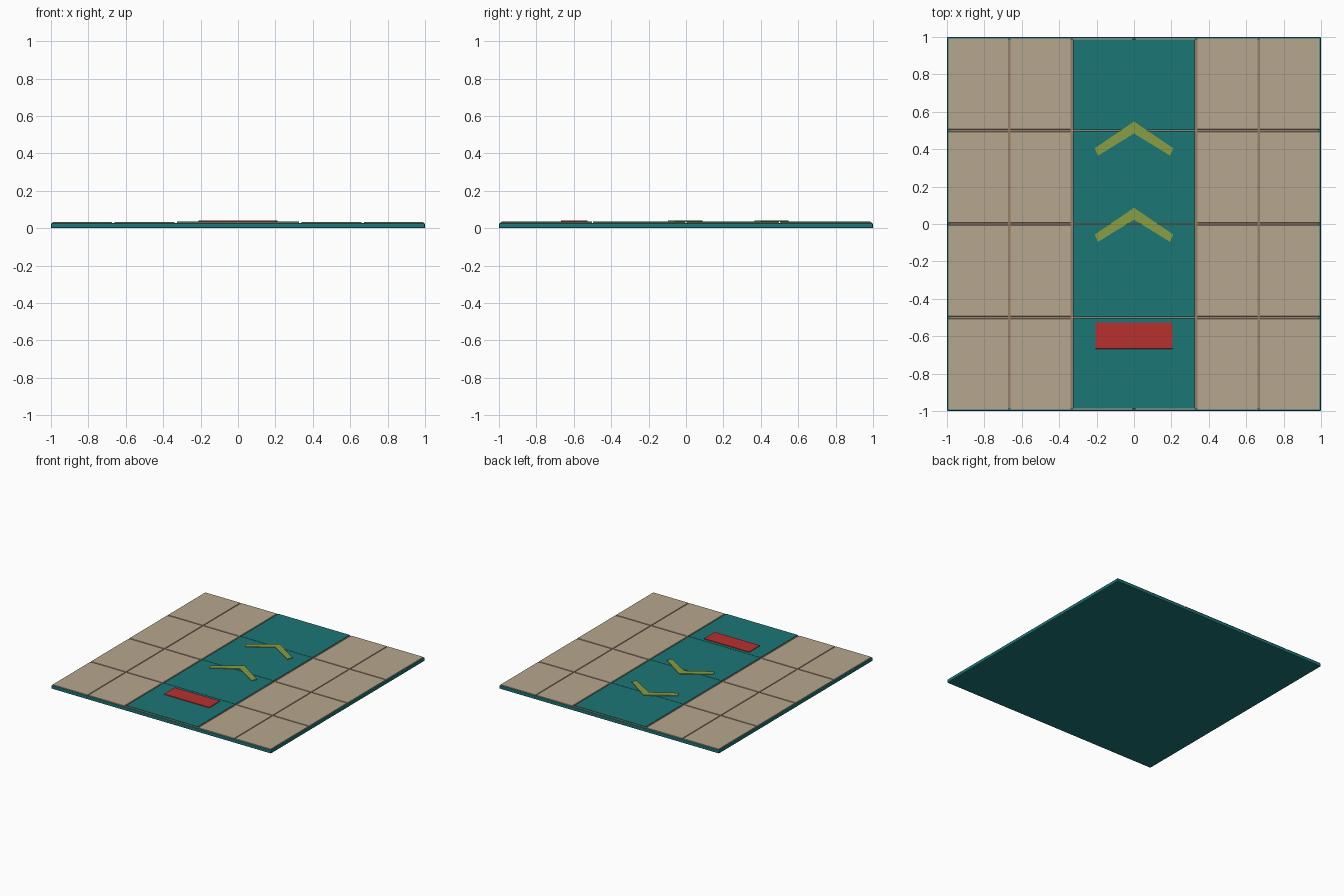
import bpy, bmesh

if "Cube" in bpy.data.objects:
    bpy.data.objects.remove(bpy.data.objects["Cube"])


def material(name, rgb):
    m = bpy.data.materials.new(name)
    m.diffuse_color = (*rgb, 1)
    m.use_nodes = True
    m.node_tree.nodes["Principled BSDF"].inputs["Base Color"].default_value = m.diffuse_color
    return m


TEAL = material("teal", (0.012, 0.18, 0.18))
SAND = material("sand", (0.47, 0.38, 0.27))
GROUT = material("grout", (0.30, 0.21, 0.14))
GREEN = material("olive_green", (0.25, 0.34, 0.06))
RED = material("red", (0.48, 0.03, 0.03))


def prism(name, outline, z0, z1, mat, bevel=0.0, segments=1):
    """Extrude a flat counter-clockwise outline from z0 to z1."""
    bm = bmesh.new()
    face = bm.faces.new([bm.verts.new((x, y, z0)) for x, y in outline])
    top = bmesh.ops.extrude_face_region(bm, geom=[face])["geom"]
    bmesh.ops.translate(bm, vec=(0, 0, z1 - z0),
                        verts=[v for v in top if isinstance(v, bmesh.types.BMVert)])
    bmesh.ops.recalc_face_normals(bm, faces=bm.faces)
    mesh = bpy.data.meshes.new(name)
    bm.to_mesh(mesh)
    bm.free()
    mesh.materials.append(mat)
    ob = bpy.data.objects.new(name, mesh)
    bpy.context.collection.objects.link(ob)
    if bevel:
        mod = ob.modifiers.new("edge", "BEVEL")
        mod.width, mod.segments = bevel, segments
    return ob


def slab(name, x0, x1, y0, y1, z0, z1, mat, bevel=0.0, segments=1):
    return prism(name, [(x0, y0), (x1, y0), (x1, y1), (x0, y1)], z0, z1, mat, bevel, segments)


# Base plate and the grout bed showing between the tiles
slab("base_plate", -1, 1, -1, 1, 0, 0.027, TEAL, 0.006, 2)
slab("grout_bed", -0.985, 0.985, -0.985, 0.985, 0.026, 0.0285, GROUT)

# Paving tiles, six columns by four rows
EDGE, GAP = 0.992, 0.006
for i in range(6):
    for j in range(4):
        x0, y0 = -1 + i / 3, -1 + j / 2
        slab(f"paving_tile_{i}_{j}",
             max(x0 + GAP, -EDGE), min(x0 + 1 / 3 - GAP, EDGE),
             max(y0 + GAP, -EDGE), min(y0 + 0.5 - GAP, EDGE),
             0.026, 0.033, SAND, 0.0015)

# Raised lane panels down the middle
for j in range(4):
    y0 = -1 + j / 2
    slab(f"lane_panel_{j}", -0.325, 0.325,
         max(y0 + 0.0015, -0.987), min(y0 + 0.4985, 0.987), 0.031, 0.037, TEAL)

# Direction chevrons
for k, y in enumerate((0.548, 0.087)):
    outline = [(0, 0), (-0.21, -0.143), (-0.193, -0.183),
               (0, -0.064), (0.193, -0.183), (0.21, -0.143)]
    prism(f"chevron_{k}", [(px, py + y) for px, py in outline], 0.036, 0.042, GREEN)

# Blank red sign plate
slab("sign_plate", -0.206, 0.206, -0.667, -0.526, 0.036, 0.042, RED, 0.001)
